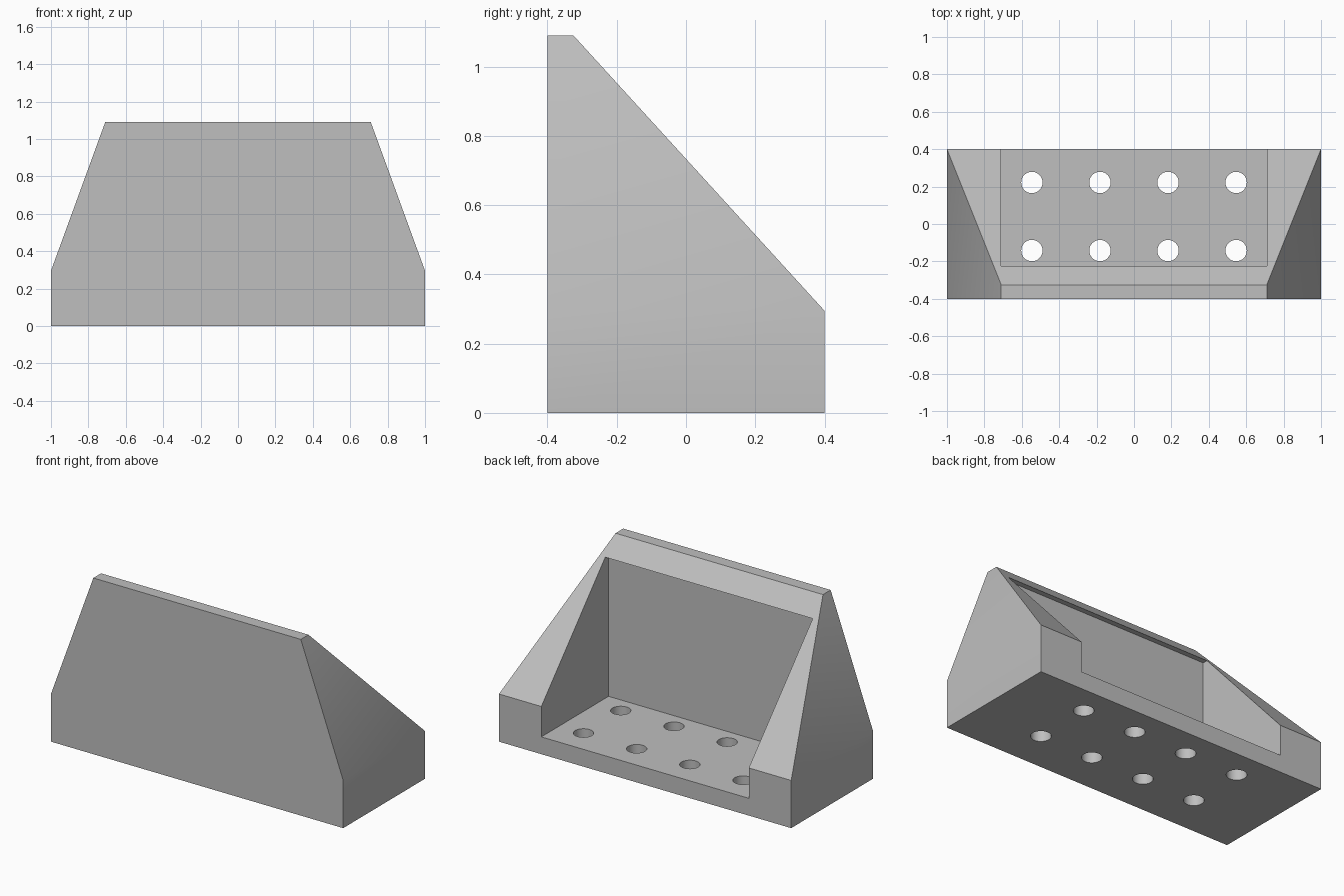
import bpy
import bmesh
from math import radians

if "Cube" in bpy.data.objects:
    bpy.data.objects.remove(bpy.data.objects["Cube"], do_unlink=True)

# Main dimensions
HALF_X, HALF_Y = 1.0, 0.4          # footprint
SHOULDER, TOP = 0.295, 1.09        # height of the upright sides, full height
RIDGE_X, RIDGE_Y = 0.71, -0.325    # ridge half width and its rear edge
FLOOR, CEILING, WALL_Y = 0.107, 0.98, -0.257   # pocket limits
HOLE_R, HOLE_STEP = 0.057, 0.364

grey = bpy.data.materials.new("plain grey")
grey.use_nodes = True
colour = (0.52, 0.52, 0.52, 1)
grey.diffuse_color = colour
grey.node_tree.nodes["Principled BSDF"].inputs["Base Color"].default_value = colour


def add_object(name, bm):
    bmesh.ops.recalc_face_normals(bm, faces=bm.faces)
    mesh = bpy.data.meshes.new(name)
    bm.to_mesh(mesh)
    bm.free()
    mesh.materials.append(grey)
    obj = bpy.data.objects.new(name, mesh)
    bpy.context.collection.objects.link(obj)
    return obj


def loft(name, sections):
    """Solid through stacked rectangles: (half width, front y, rear y, z)."""
    bm = bmesh.new()
    rings = [[bm.verts.new(p) for p in
              ((-w, y0, z), (w, y0, z), (w, y1, z), (-w, y1, z))]
             for w, y0, y1, z in sections]
    for low, high in zip(rings, rings[1:]):
        for i in range(4):
            j = (i + 1) % 4
            bm.faces.new((low[i], low[j], high[j], high[i]))
    bm.faces.new(rings[0][::-1])
    bm.faces.new(rings[-1])
    return add_object(name, bm)


def cut(target, cutter):
    cutter.hide_render = True
    mod = target.modifiers.new(cutter.name, 'BOOLEAN')
    mod.operation, mod.solver, mod.object = 'DIFFERENCE', 'EXACT', cutter
    bpy.ops.object.select_all(action='DESELECT')
    bpy.context.view_layer.objects.active = target
    target.select_set(True)
    bpy.ops.object.modifier_apply(modifier=mod.name)
    bpy.data.objects.remove(cutter, do_unlink=True)


# Solid bracket: upright base, then tapering sides and a sloped rear
bracket = loft("gusseted_bracket", [
    (HALF_X, -HALF_Y, HALF_Y, 0),
    (HALF_X, -HALF_Y, HALF_Y, SHOULDER),
    (RIDGE_X, -HALF_Y, RIDGE_Y, TOP)])

# Pocket between the two side gussets, open at the rear
cut(bracket, loft("pocket_cutter", [
    (RIDGE_X, WALL_Y, HALF_Y + 0.2, FLOOR),
    (RIDGE_X, WALL_Y, HALF_Y + 0.2, CEILING)]))

# Two rows of four bolt holes through the floor
bm = bmesh.new()
for col in range(4):
    for y in (-0.142, 0.222):
        made = bmesh.ops.create_cone(bm, cap_ends=True, segments=48, depth=0.4,
                                     radius1=HOLE_R, radius2=HOLE_R)
        bmesh.ops.translate(bm, verts=made["verts"],
                            vec=((col - 1.5) * HOLE_STEP, y, 0))
cut(bracket, add_object("hole_cutter", bm))

bpy.ops.object.shade_smooth_by_angle(angle=radians(30))
